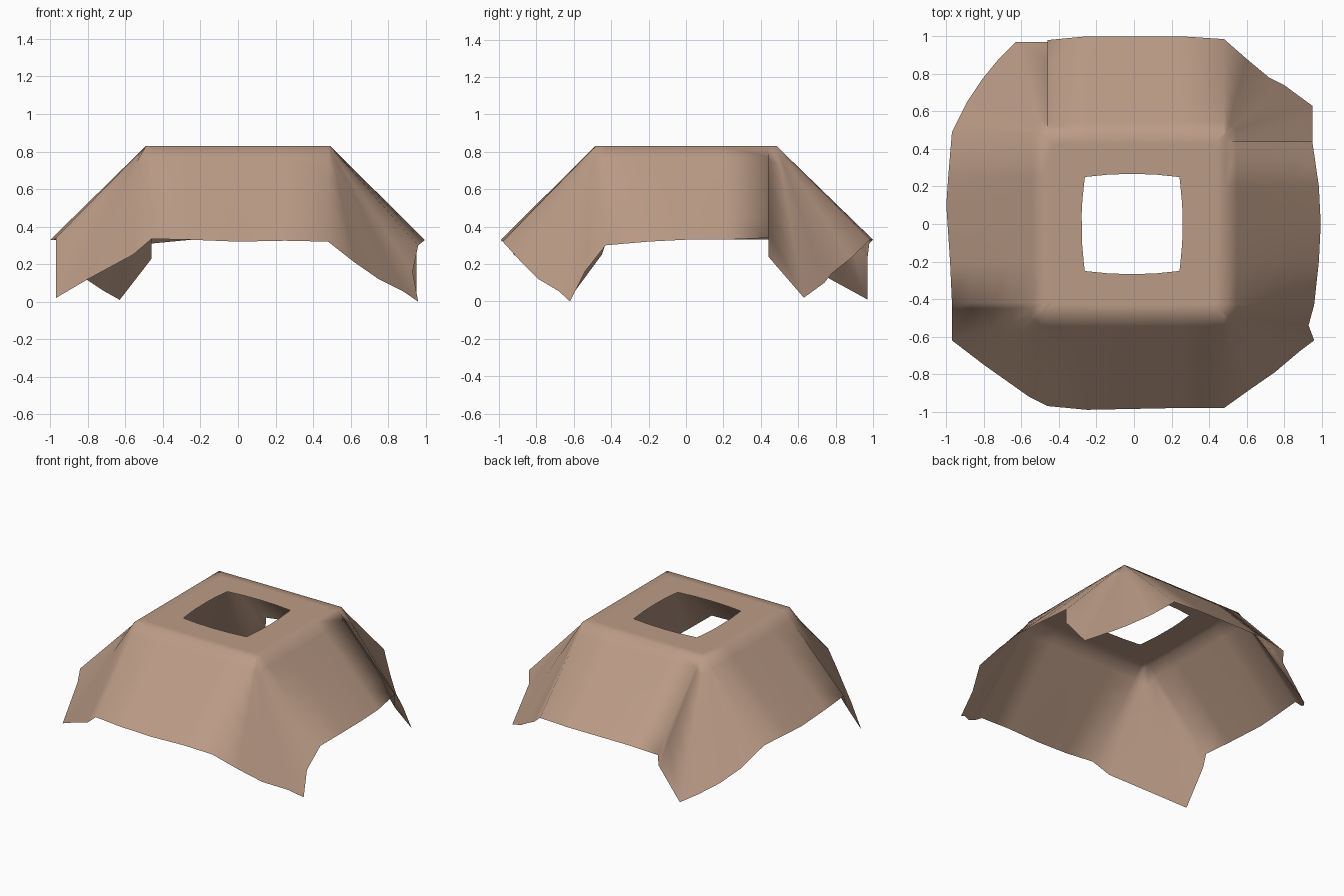
import bpy, bmesh
from mathutils import Vector

if "Cube" in bpy.data.objects:
    bpy.data.objects.remove(bpy.data.objects["Cube"])

# Hem of the draped cloth, counter-clockwise: four straight panels and four hanging corners
HEM = [
    (-.46, -.97, .335), (-.25, -.99, .33), (0, -.985, .32), (.25, -.98, .325), (.48, -.98, .32),
    (.62, -.88, .21), (.75, -.79, .12), (.88, -.68, .055), (.96, -.62, .0), (.93, -.54, .16),
    (.96, -.43, .30), (.985, -.2, .32), (.995, 0, .33), (.985, .2, .33), (.95, .44, .34),
    (.95, .44, .24), (.95, .63, .02), (.8, .74, .1), (.72, .78, .15), (.6, .88, .23),
    (.48, .985, .33), (.25, 1, .33), (0, 1, .33), (-.25, 1, .33), (-.46, .98, .31),
    (-.46, .97, .23), (-.63, .97, .01), (-.72, .88, .06), (-.81, .77, .12), (-.89, .65, .2),
    (-.97, .49, .33), (-.99, .25, .33), (-1, .1, .33), (-.98, -.2, .33), (-.97, -.42, .34),
    (-.97, -.45, .25), (-.97, -.62, .02), (-.8, -.75, .12), (-.56, -.92, .25),
]
TOP_X, TOP_Y, TOP_Z = .49, .485, .83


def clamp(v, lim):
    return max(-lim, min(lim, v))


def ridge_point(p):
    """Point of the flat square top that a hem point hangs from."""
    return Vector((clamp(p[0], TOP_X), clamp(p[1], TOP_Y), TOP_Z))


def hole_point(r):
    """Matching point on the rim of the slightly bulged square opening."""
    u, v = r.x / TOP_X, r.y / TOP_Y
    bulge_x, bulge_y = 1 + .07 * (1 - v * v), 1 + .07 * (1 - u * u)
    return Vector((.252 * u * bulge_x - .01, .25 * v * bulge_y, TOP_Z))


# Concentric rings: opening, flat top, ridge, straight drop to the hem
bm = bmesh.new()
hem = [Vector(p) for p in HEM]
ridge = [ridge_point(p) for p in HEM]
hole = [hole_point(r) for r in ridge]
rings = [[h.lerp(r, t) for h, r in zip(hole, ridge)] for t in (0, .4, .75, 1)]
rings += [[r.lerp(e, t) for r, e in zip(ridge, hem)] for t in (.12, .34, .56, .78, 1)]
verts = [[bm.verts.new(p) for p in ring] for ring in rings]
n = len(HEM)
for a, b in zip(verts, verts[1:]):
    for i in range(n):
        j = (i + 1) % n
        bm.faces.new((a[i], b[i], b[j], a[j]))
# Collapse the fans at the corners of the top
bmesh.ops.remove_doubles(bm, verts=bm.verts[:], dist=.0005)
bmesh.ops.recalc_face_normals(bm, faces=bm.faces[:])
if sum(f.normal.z * f.calc_area() for f in bm.faces) < 0:
    bmesh.ops.reverse_faces(bm, faces=bm.faces[:])
for f in bm.faces:
    f.smooth = True

mesh = bpy.data.meshes.new("draped_cloth")
bm.to_mesh(mesh)
bm.free()
cloth = bpy.data.objects.new("draped_cloth", mesh)
bpy.context.collection.objects.link(cloth)

mat = bpy.data.materials.new("tan_cloth")
mat.diffuse_color = (.5, .33, .24, 1)
mat.use_nodes = True
mat.node_tree.nodes["Principled BSDF"].inputs["Base Color"].default_value = mat.diffuse_color
mesh.materials.append(mat)
